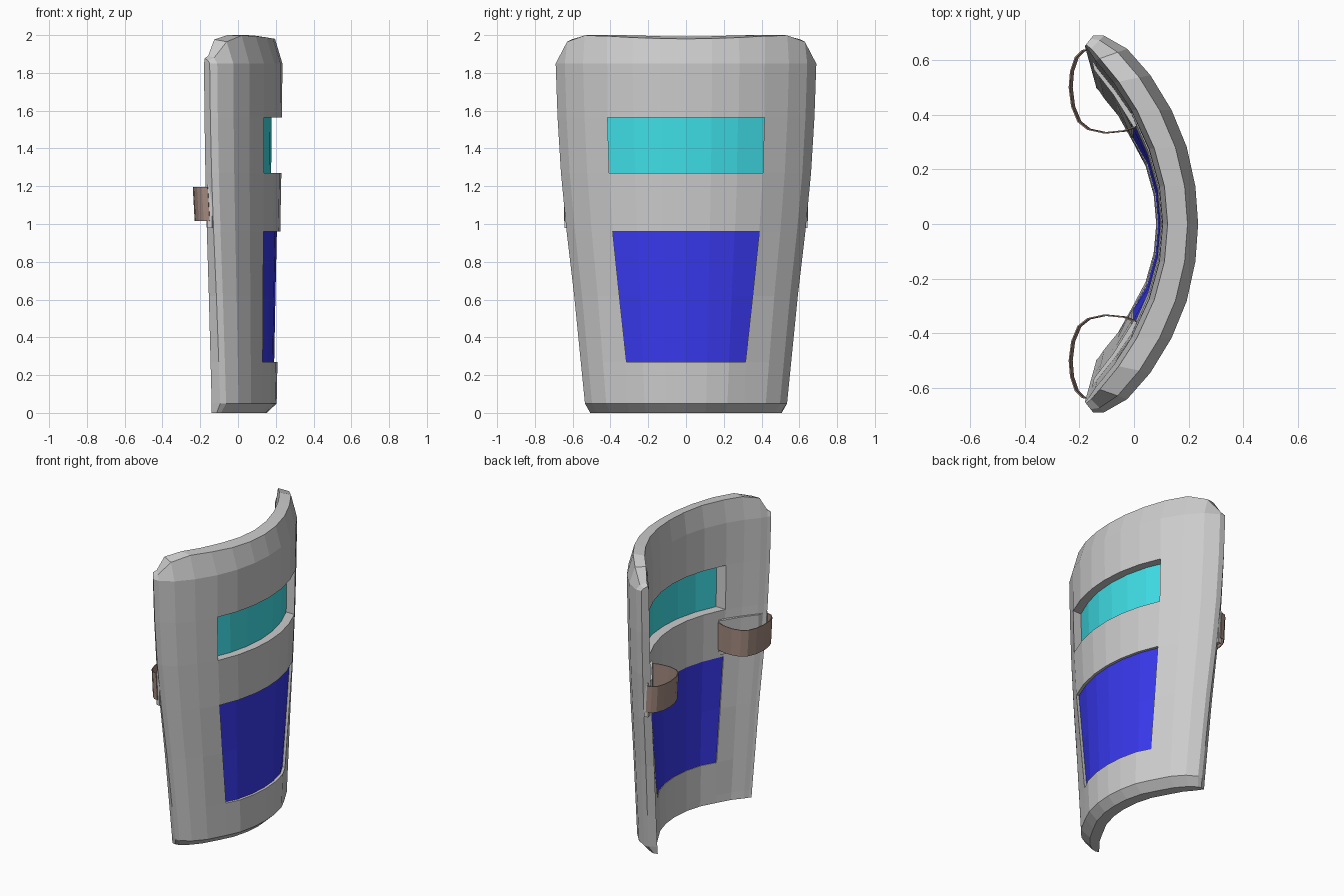
import bpy, bmesh
from mathutils import Vector

if "Cube" in bpy.data.objects:
    bpy.data.objects.remove(bpy.data.objects["Cube"])


def material(name, color):
    m = bpy.data.materials.new(name)
    m.diffuse_color = color
    m.use_nodes = True
    m.node_tree.nodes["Principled BSDF"].inputs["Base Color"].default_value = m.diffuse_color
    return m


def make(name, bm, mat=None):
    bmesh.ops.remove_doubles(bm, verts=bm.verts, dist=1e-5)
    bmesh.ops.recalc_face_normals(bm, faces=bm.faces)
    me = bpy.data.meshes.new(name)
    bm.to_mesh(me)
    bm.free()
    ob = bpy.data.objects.new(name, me)
    bpy.context.collection.objects.link(ob)
    if mat:
        me.materials.append(mat)
    return ob


# Half cross-section: outer y fraction, outer x, inner y fraction, inner x, rim height
SECTION = [(0, .235, 0, .105, 1.98), (.2, .225, .2, .093, 1.982), (.41, .193, .4, .055, 1.987),
           (.605, .138, .605, -.01, 1.995), (.79, .06, .75, -.075, 1.998),
           (.93, -.025, .87, -.142, 1.965), (1, -.11, .92, -.165, 1.88), (1, -.15, .945, -.18, 1.865)]
EDGE = 3                                   # column on the sides of both openings
# Rows: height, half width, half width of the openings
ROWS = [(.05, .535, .31), (.27, .557, .315), (.62, .592, .353), (.96, .632, .388),
        (1.27, .662, .407), (1.565, .68, .415), (1.85, .69, .417)]
N = len(SECTION) - 1


def column(k):
    """Outer and inner points of one upright strip, bottom to top."""
    side = -1 if k < 0 else 1
    fo, xo, fi, xi, rim = SECTION[abs(k)]
    outer, inner = [], []
    for z, w, e in ROWS:
        s = w / .69
        yo, yi = (e, e) if abs(k) == EDGE else (fo * w, fi * w)
        outer.append(Vector((xo * s + .1 * (1 - s), side * yo, z)))
        inner.append(Vector((xi * s, side * yi, z)))
    # bevelled foot and rim
    foot = outer[0].lerp(inner[0], .42)
    top = outer[-1].lerp(inner[-1], .3)
    foot_i, top_i = inner[0].copy(), inner[-1].lerp(outer[-1], .14)
    foot.z = foot_i.z = 0
    foot.y *= .97
    foot_i.y *= .99
    top.z, top_i.z = rim, min(2, rim + .012)
    return [foot] + outer + [top], [foot_i] + inner + [top_i]


GRID = [column(k) for k in range(-N, N + 1)]


def shell(name, cols, rows, near, far, hole=lambda i, j: False, mat=None):
    """Thick curved panel between two depths; open edges get walls."""
    bm = bmesh.new()

    def vert(i, j, depth):
        return bm.verts.new(GRID[i][0][j].lerp(GRID[i][1][j], depth))

    cells = {(i, j) for i in range(*cols) for j in range(*rows) if not hole(i, j)}
    for i, j in cells:
        quad = [(i, j), (i + 1, j), (i + 1, j + 1), (i, j + 1)]
        for depth in (near, far):
            bm.faces.new([vert(a, b, depth) for a, b in quad])
        for n, d in enumerate([(0, -1), (1, 0), (0, 1), (-1, 0)]):
            if (i + d[0], j + d[1]) not in cells:
                p, q = quad[n], quad[(n + 1) % 4]
                bm.faces.new([vert(*p, near), vert(*q, near), vert(*q, far), vert(*p, far)])
    return make(name, bm, mat)


# Shield body with window and lower panel openings
span = (N - EDGE, N + EDGE)
shell("shield_body", (0, 2 * N), (0, len(ROWS) + 1), 0, 1,
      lambda i, j: span[0] <= i < span[1] and j in (2, 3, 5))

# Window and lower panel
shell("window", span, (5, 6), .42, .52, mat=material("cyan", (.05, .74, .8, 1)))
shell("lower_panel", span, (2, 4), .14, .97, mat=material("blue", (.04, .04, .85, 1)))


def strip(name, path, z0, z1, thick, mat=None, lean=0):
    """Upright band following a plan path, mirrored to both sides."""
    bm = bmesh.new()
    rows = [[bm.verts.new((x + d, y, z)) for x, y in path] for z, d in ((z0, lean), (z1, 0))]
    for i in range(len(path) - 1):
        bm.faces.new((rows[0][i], rows[0][i + 1], rows[1][i + 1], rows[1][i]))
    ob = make(name, bm, mat)
    m = ob.modifiers.new("thickness", 'SOLIDIFY')
    m.thickness, m.offset = thick, 0
    m = ob.modifiers.new("mirror", 'MIRROR')
    m.use_axis = (False, True, False)
    return ob


# Arm straps and their mounting plates on the back
strip("strap_plates", [(.01, .36), (-.065, .48), (-.135, .57), (-.15, .64)], .98, 1.21, .025)
strip("arm_straps", [(.01, .36), (-.04, .341), (-.11, .334), (-.17, .347), (-.205, .375), (-.228, .43),
                     (-.237, .5), (-.232, .56), (-.215, .61), (-.19, .635), (-.16, .643)],
      1.015, 1.195, .005, material("brown", (.36, .25, .21, 1)), lean=.01)
